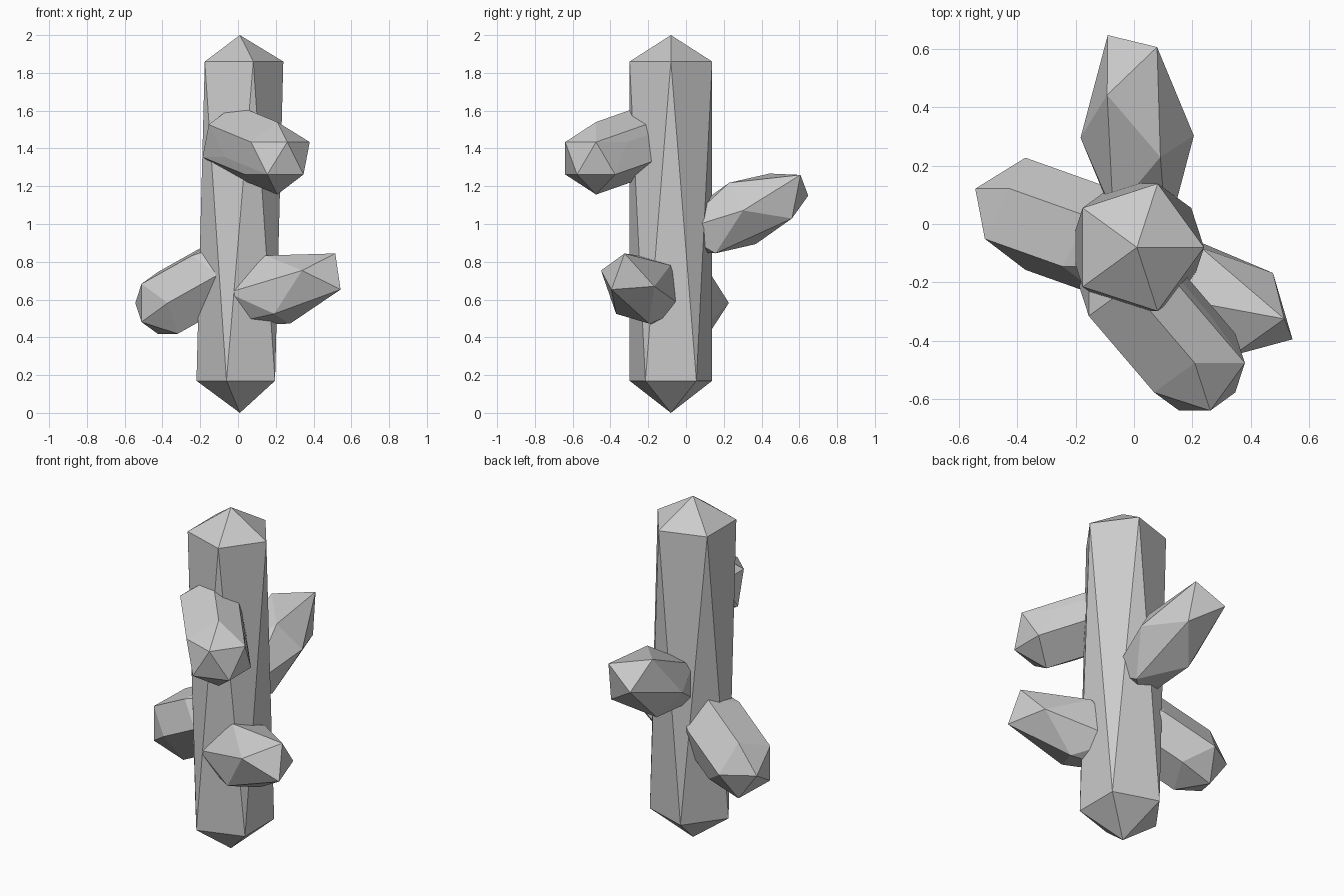
import bpy, bmesh
from mathutils import Matrix, Vector

if "Cube" in bpy.data.objects:
    bpy.data.objects.remove(bpy.data.objects["Cube"])


def ico(radius=1.0):
    bm = bmesh.new()
    bmesh.ops.create_icosphere(bm, subdivisions=1, radius=radius)
    return bm


def finish(name, bm):
    bmesh.ops.recalc_face_normals(bm, faces=bm.faces[:])
    mesh = bpy.data.meshes.new(name)
    bm.to_mesh(mesh)
    bm.free()
    bpy.context.collection.objects.link(bpy.data.objects.new(name, mesh))


def stretched_crystal(name, centre, tip):
    """Skewed icosahedron: centre plus the three corners of its tip face."""
    bm = ico()
    bm.faces.ensure_lookup_table()
    c = Vector(centre)
    src = Matrix([v.co for v in bm.faces[0].verts]).transposed()
    dst = Matrix([Vector(p) - c for p in tip]).transposed()
    m = dst @ src.inverted()
    for v in bm.verts:
        v.co = m @ v.co + c
    finish(name, bm)


def swept_crystal(name, inner, outer, radius, rot=Matrix.Identity(3)):
    """Icosahedron swept in a straight line from inner to outer centre."""
    src = ico(radius)
    pts = [rot @ v.co + Vector(c) for c in (inner, outer) for v in src.verts]
    src.free()
    bm = bmesh.new()
    for p in pts:
        bm.verts.new(p)
    bmesh.ops.convex_hull(bm, input=bm.verts[:])
    bmesh.ops.delete(bm, geom=[v for v in bm.verts if not v.link_faces], context='VERTS')
    bmesh.ops.dissolve_limit(bm, angle_limit=0.01, verts=bm.verts[:], edges=bm.edges[:])
    finish(name, bm)


# Main column: icosahedron pulled apart between its two rings
bm = ico(0.257)
for v in bm.verts:
    z = v.co.z
    v.co.x += 0.01
    v.co.y -= 0.08
    v.co.z = (2.0 if z > 0.2 else 1.86) if z > 0 else (0.0 if z < -0.2 else 0.17)
finish("column", bm)

# Blunt side crystals, extruded from the column
swept_crystal("front_crystal", (-0.016, -0.214, 1.44), (0.208, -0.476, 1.348), 0.192)
swept_crystal("left_crystal", (-0.105, -0.06, 0.732), (-0.372, 0.035, 0.582), 0.192,
              Matrix.Rotation(1.5707963, 3, 'X'))

# Stretched side crystals
stretched_crystal("back_crystal", (0.011, 0.299, 1.056),
                  [(-0.09, 0.647, 1.15), (0.079, 0.606, 1.26), (-0.092, 0.442, 1.267)])
stretched_crystal("right_crystal", (0.211, -0.226, 0.653),
                  [(0.515, -0.325, 0.844), (0.543, -0.395, 0.653), (0.339, -0.45, 0.754)])
